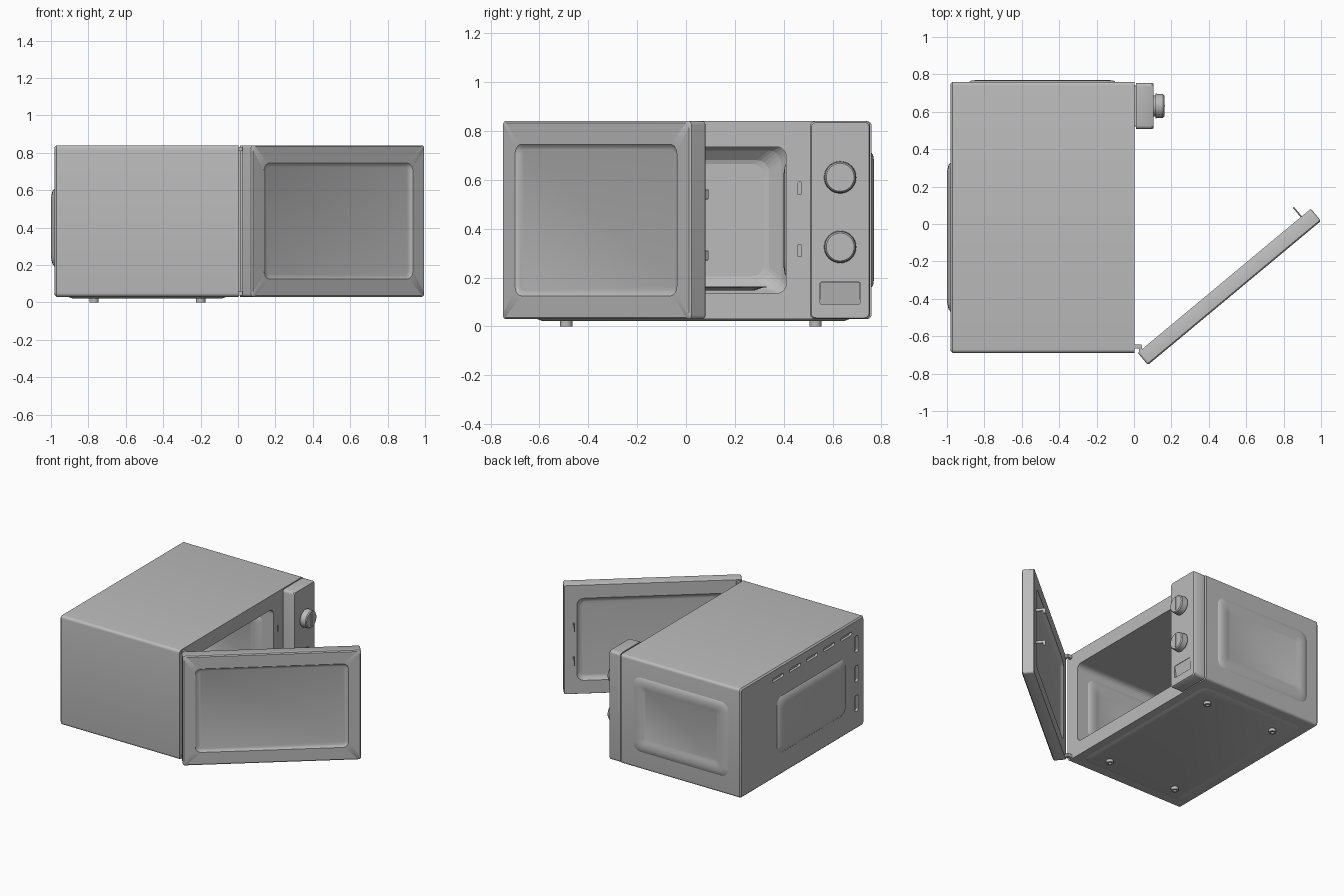
import bpy, bmesh, math
from mathutils import Vector, Matrix

if "Cube" in bpy.data.objects:
    bpy.data.objects.remove(bpy.data.objects["Cube"])

grey = bpy.data.materials.new("painted_grey")
grey.diffuse_color = (0.5, 0.5, 0.5, 1)
grey.use_nodes = True
grey.node_tree.nodes["Principled BSDF"].inputs["Base Color"].default_value = grey.diffuse_color

X, Y, Z = Vector((1, 0, 0)), Vector((0, 1, 0)), Vector((0, 0, 1))


def frame(origin, u, n):
    """Local axes: u along the width, v along the height, n out of the face."""
    v = n.cross(u)
    m = Matrix((u, v, n)).transposed().to_4x4()
    m.translation = Vector(origin)
    return m


def ring(w, h, r, d, n):
    """Rounded rectangle of size w x h at depth d."""
    r = min(r, w / 2, h / 2)
    pts = []
    for k, (sx, sy) in enumerate(((1, 1), (-1, 1), (-1, -1), (1, -1))):
        for i in range(n + 1):
            a = math.pi / 2 * (k + i / n)
            pts.append(Vector((sx * (w / 2 - r) + r * math.cos(a),
                               sy * (h / 2 - r) + r * math.sin(a), d)))
    return pts


def loft(name, mat, layers, n=5):
    """Capped skin through rounded rectangles (w, h, radius, depth)."""
    bm = bmesh.new()
    rings = [[bm.verts.new(mat @ p) for p in ring(*l, n)] for l in layers]
    for a, b in zip(rings, rings[1:]):
        for i in range(len(a)):
            j = (i + 1) % len(a)
            bm.faces.new((a[i], a[j], b[j], b[i]))
    bm.faces.new(rings[0][::-1])
    bm.faces.new(rings[-1])
    bmesh.ops.remove_doubles(bm, verts=bm.verts, dist=1e-5)
    bmesh.ops.recalc_face_normals(bm, faces=bm.faces)
    me = bpy.data.meshes.new(name)
    bm.to_mesh(me)
    bm.free()
    ob = bpy.data.objects.new(name, me)
    bpy.context.collection.objects.link(ob)
    me.materials.append(grey)
    return ob


def smooth(ob):
    bpy.ops.object.select_all(action='DESELECT')
    bpy.context.view_layer.objects.active = ob
    ob.select_set(True)
    bpy.ops.object.shade_smooth_by_angle(angle=math.radians(35))


def cut(ob, cutters):
    for c in cutters:
        c.hide_render = True
        c.hide_set(True)
        m = ob.modifiers.new("cut", 'BOOLEAN')
        m.operation, m.object, m.solver = 'DIFFERENCE', c, 'EXACT'


def box(name, mat, w, h, d0, d1):
    return loft(name, mat, [(w, h, 0.002, d0), (w, h, 0.002, d1)], 1)


# Casing with cooking cavity, latch slots and rear vents
casing = loft("casing", frame((0, 0.035, 0.435), Y, X),
              [(1.43, 0.79, 0.015, -0.98), (1.45, 0.81, 0.02, -0.97), (1.45, 0.81, 0.02, 0.003)])
smooth(casing)
cutters = [loft("cavity_cutter", frame((0, -0.09, 0.435), Y, X),
                [(0.82, 0.46, 0.05, -0.925), (0.86, 0.49, 0.05, -0.92),
                 (0.96, 0.57, 0.05, -0.885), (1.0, 0.6, 0.04, -0.86), (1.0, 0.6, 0.04, 0.1)])]
for z in (0.31, 0.565):
    cutters.append(box("latch_slot_cutter", frame((0, 0.465, z), Y, X), 0.014, 0.05, -0.04, 0.05))
for i in range(5):
    cutters.append(loft("top_vent_cutter", frame((-0.98, 0.32 - 0.2 * i, 0.76), -Y, -X),
                        [(0.13, 0.025, 0.012, -0.018), (0.13, 0.025, 0.012, 0.05)]))
for z in (0.22, 0.44, 0.66):
    cutters.append(loft("side_vent_cutter", frame((-0.98, -0.6, z), -Y, -X),
                        [(0.04, 0.12, 0.015, -0.018), (0.04, 0.12, 0.015, 0.05)]))
cut(casing, cutters)


# Pressed panels on the casing and the cavity walls
def pressed(name, mat, w, h, d):
    ob = loft(name, mat, [(w, h, 0.06, -0.004), (w, h, 0.06, 0), (w - 0.02, h - 0.02, 0.055, d * 0.6),
                          (w - 0.07, h - 0.07, 0.04, d), (w - 0.14, h - 0.14, 0.03, d),
                          (w - 0.18, h - 0.18, 0.02, d * 0.3)])
    smooth(ob)


pressed("side_pressing", frame((-0.49, 0.76, 0.435), -X, Y), 0.78, 0.55, 0.01)
pressed("cavity_near_pressing", frame((-0.44, -0.59, 0.435), -X, Y), 0.7, 0.46, 0.01)
pressed("cavity_far_pressing", frame((-0.44, 0.41, 0.435), X, -Y), 0.7, 0.46, 0.01)
smooth(loft("rear_bulge", frame((-0.98, -0.07, 0.4), -Y, -X),
            [(0.8, 0.42, 0.05, -0.004), (0.8, 0.42, 0.05, 0), (0.77, 0.39, 0.05, 0.012),
             (0.69, 0.32, 0.04, 0.02)]))
smooth(loft("base_plate", frame((-0.485, 0.03, 0.03), X, -Z),
            [(0.85, 1.28, 0.05, -0.004), (0.85, 1.28, 0.05, 0), (0.8, 1.23, 0.04, 0.009)]))

# Hollow feet
for x in (-0.77, -0.2):
    for y in (-0.49, 0.53):
        smooth(loft("foot", frame((x, y, 0), X, Z),
                    [(0.024, 0.024, 1, 0.012), (0.024, 0.024, 1, 0), (0.05, 0.05, 1, 0),
                     (0.05, 0.05, 1, 0.028)]))

# Turntable plate and its hub
smooth(loft("turntable", frame((-0.45, -0.09, 0.147), X, Z),
            [(0.74, 0.74, 1, 0), (0.82, 0.82, 1, 0.013), (0.84, 0.84, 1, 0.013),
             (0.84, 0.84, 1, 0.017), (0.81, 0.81, 1, 0.017), (0.73, 0.73, 1, 0.005)], 12))
smooth(loft("turntable_hub", frame((-0.45, -0.09, 0.13), X, Z),
            [(0.12, 0.12, 1, 0), (0.12, 0.12, 1, 0.02)]))

# Control panel with scooped door button
panel = loft("control_panel", frame((0, 0.631, 0.435), Y, X),
             [(0.246, 0.81, 0.02, 0.012), (0.246, 0.81, 0.02, 0.097), (0.236, 0.80, 0.02, 0.105)])
smooth(panel)
cut(panel, [loft("button_cutter", frame((0, 0.631, 0.136), Y, X),
                 [(0.164, 0.09, 0.006, 0.085), (0.164, 0.09, 0.006, 0.15)])])
bm = bmesh.new()
corners = [(y, z, d) for z, d in ((0.092, 0.088), (0.18, 0.103)) for y in (0.551, 0.711)]
low = [bm.verts.new((0.08, y, z)) for y, z, d in corners]
high = [bm.verts.new((d, y, z)) for y, z, d in corners]
bmesh.ops.convex_hull(bm, input=low + high)
bmesh.ops.recalc_face_normals(bm, faces=bm.faces)
me = bpy.data.meshes.new("door_button")
bm.to_mesh(me)
bm.free()
me.materials.append(grey)
bpy.context.collection.objects.link(bpy.data.objects.new("door_button", me))
box("panel_mount", frame((0, 0.631, 0.435), Y, X), 0.22, 0.77, -0.005, 0.02)

# Dials
for z in (0.325, 0.61):
    m = frame((0, 0.631, z), Y, X)
    smooth(loft("dial", m, [(0.11, 0.11, 1, 0.1), (0.11, 0.11, 1, 0.114), (0.132, 0.132, 1, 0.114),
                            (0.126, 0.126, 1, 0.155), (0.114, 0.114, 1, 0.162)], 8))
    box("dial_marker", m, 0.008, 0.1, 0.155, 0.167)

# Open door: outer face points along n
ang = math.atan2(0.77, 0.925)
u = Vector((math.cos(ang), math.sin(ang), 0))
n = Vector((math.sin(ang), -math.cos(ang), 0))
centre = Vector((0.51, -0.336, 0.435))
T = 0.0425
smooth(loft("door", frame(centre, u, n),
            [(0.96, 0.54, 0.03, -T + 0.02), (0.99, 0.57, 0.04, -T + 0.018), (1.03, 0.61, 0.05, -T),
             (1.196, 0.804, 0.012, -T), (1.204, 0.81, 0.015, -T + 0.005), (1.204, 0.81, 0.015, T - 0.007),
             (1.19, 0.796, 0.02, T), (1.035, 0.62, 0.04, T), (1.015, 0.6, 0.03, T - 0.008),
             (0.98, 0.58, 0.02, T - 0.012)]))

# Latch hooks on the free edge of the door
for z in (-0.135, 0.115):
    at = centre + u * 0.535 + Z * z
    box("latch_hook", frame(at, u, n), 0.008, 0.022, -T - 0.065, -T + 0.01)
    box("latch_hook_tip", frame(at - Z * 0.015, u, n), 0.008, 0.03, -T - 0.065, -T - 0.05)

# Hinge brackets
for z in (0.05, 0.82):
    box("hinge_bracket", frame((0.018, -0.655, z), X, Z), 0.045, 0.02, -0.012, 0.012)
    box("hinge_pin", frame((0.034, -0.672, z), X, Z), 0.016, 0.045, -0.012, 0.012)
